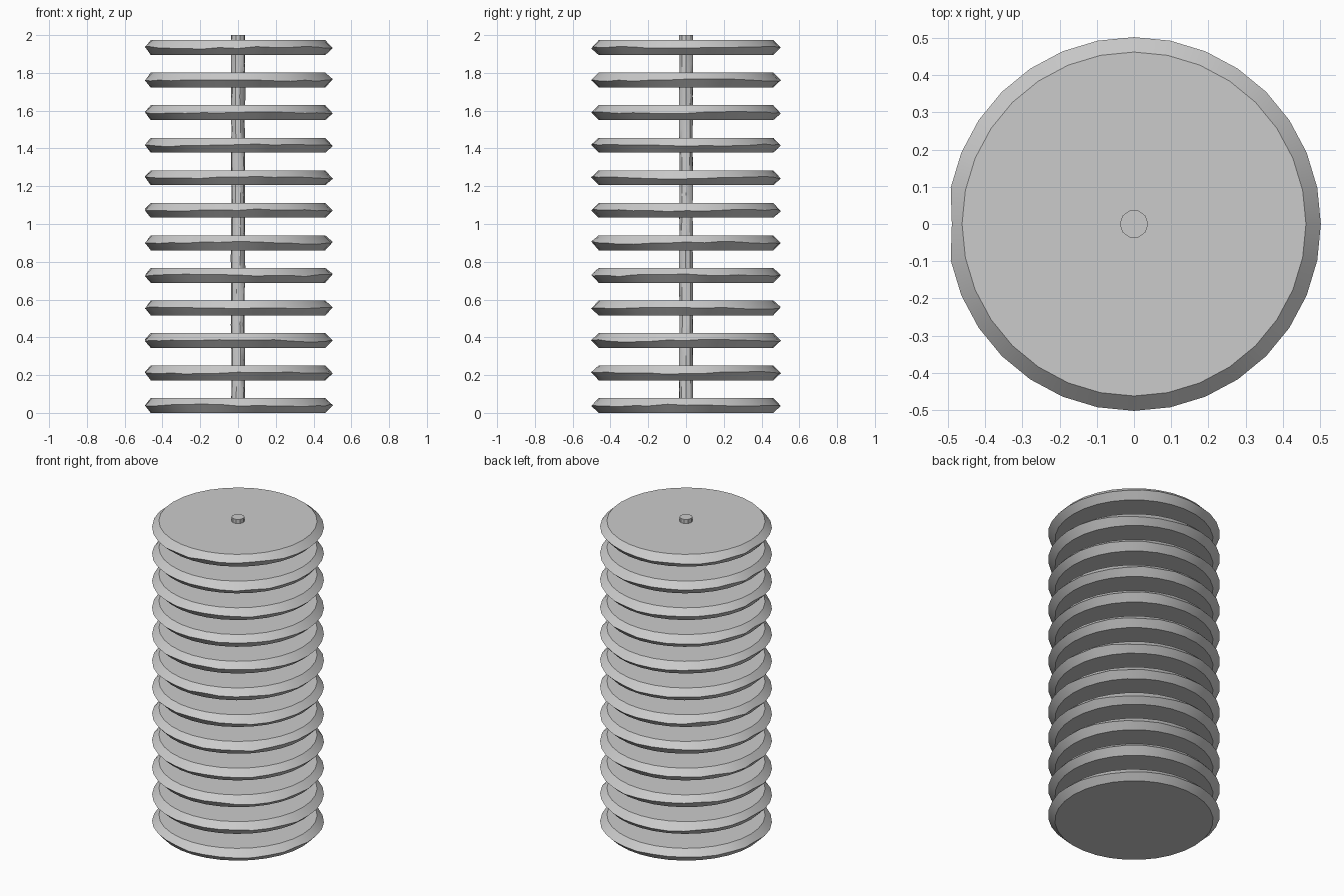
import bpy, bmesh, math, random

random.seed(4)
if "Cube" in bpy.data.objects:
    bpy.data.objects.remove(bpy.data.objects["Cube"], do_unlink=True)

grey = bpy.data.materials.new("light_grey")
grey.use_nodes = True
colour = (0.6, 0.6, 0.6, 1)
grey.diffuse_color = colour
grey.node_tree.nodes["Principled BSDF"].inputs["Base Color"].default_value = colour

DISCS, PITCH, THICK = 12, 0.1722, 0.079
RIM, FACE, SIDES = 0.502, 0.462, 32


def skin(name, rings):
    """Join rings of points into a closed, capped solid."""
    bm = bmesh.new()
    loops = [[bm.verts.new(p) for p in ring] for ring in rings]
    for low, high in zip(loops, loops[1:]):
        for i in range(len(low)):
            j = (i + 1) % len(low)
            bm.faces.new((low[i], low[j], high[j], high[i]))
    bm.faces.new(loops[0][::-1])
    bm.faces.new(loops[-1])
    mesh = bpy.data.meshes.new(name)
    bm.to_mesh(mesh)
    bm.free()
    mesh.materials.append(grey)
    obj = bpy.data.objects.new(name, mesh)
    bpy.context.collection.objects.link(obj)
    bpy.ops.object.select_all(action="DESELECT")
    obj.select_set(True)
    bpy.context.view_layer.objects.active = obj
    bpy.ops.object.shade_smooth_by_angle(angle=math.radians(30))
    return obj


def circle(radius, z, sides):
    return [(radius * math.cos(math.tau * i / sides),
             radius * math.sin(math.tau * i / sides), z) for i in range(sides)]


# Stacked discs with a bevelled, slightly wavy rim ridge and a small nick at the seam
for n in range(DISCS):
    base = n * PITCH
    phase = random.uniform(0, math.tau)
    ridge = []
    for i, (x, y, z) in enumerate(circle(RIM, base + THICK / 2, SIDES)):
        angle = math.tau * i / SIDES
        z += 0.004 * math.sin(3 * angle + phase) + random.uniform(-0.004, 0.004)
        pull = 0.975 if i == SIDES // 2 else 1
        ridge.append((x * pull, y * pull, z))
    skin(f"disc_{n + 1}", [circle(FACE, base, SIDES), ridge,
                           circle(FACE, base + THICK, SIDES)])

# Central rod, slightly uneven between the discs
rod = [circle(0.037, 0.03, 10)]
for n in range(1, 2 * DISCS - 1):
    rod.append([(x + random.uniform(-0.003, 0.003), y + random.uniform(-0.003, 0.003), z)
                for x, y, z in circle(0.037, n * PITCH / 2 + THICK / 2, 10)])
rod += [circle(0.038, 1.96, 10), circle(0.038, 2.0, 10)]
skin("centre_rod", rod)
